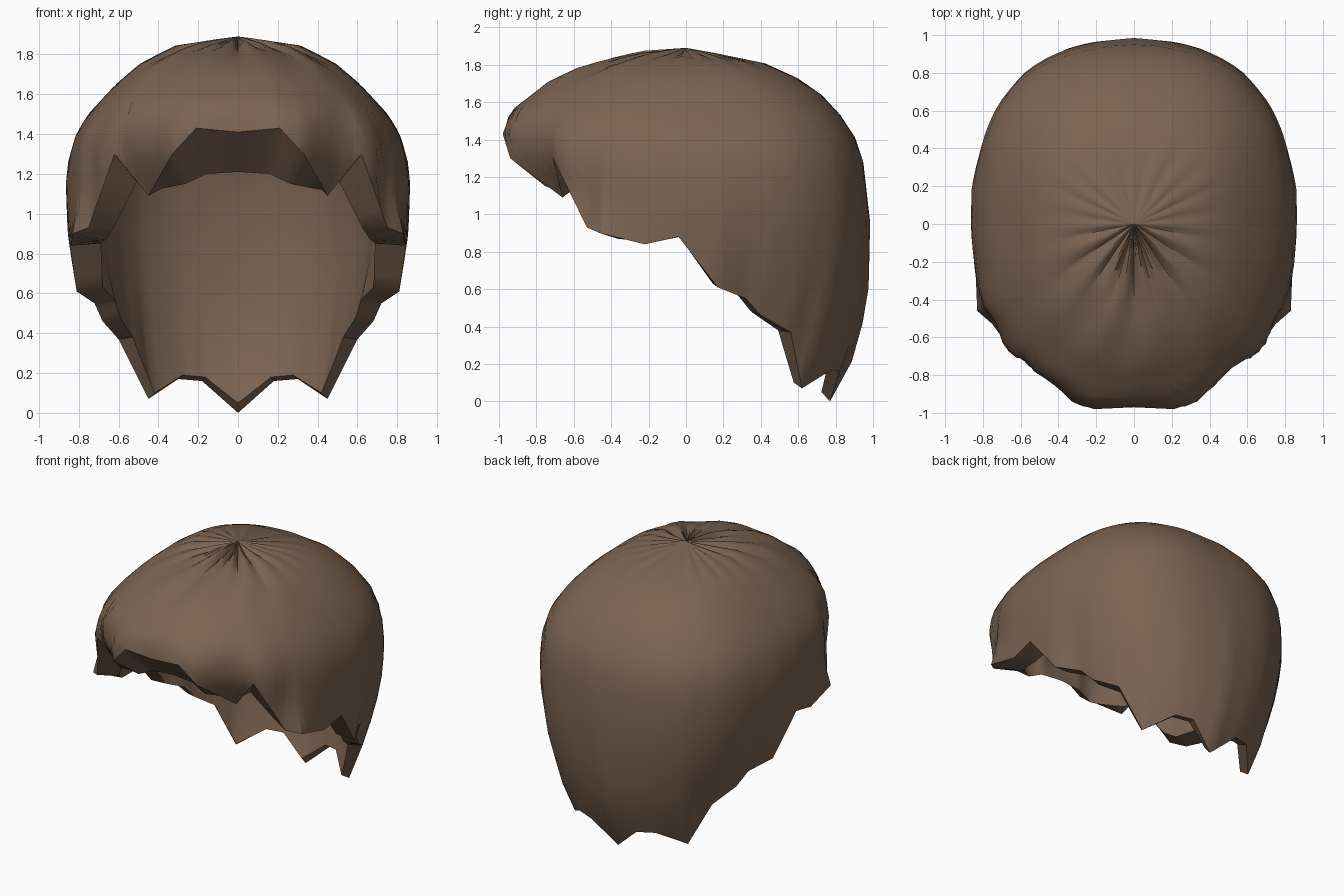
import bpy, bmesh, math

cube = bpy.data.objects.get("Cube")
if cube:
    bpy.data.objects.remove(cube)

TOP = 1.89
THICK = .15
BODY = .83
RINGS = 14
SUB = 4

# Hem corners of one half, from the fringe round to the nape,
# each with the share of its radius left to the inner rim and the rim height
HEM = [(0, -.97, 1.41, .76, 1.21), (.21, -.98, 1.43, .76, 1.2),
       (.33, -.94, 1.3, .8, 1.15), (.45, -.66, 1.09, .94, 1.12),
       (.62, -.71, 1.3, .82, 1.16), (.75, -.53, .93, .84, .92),
       (.83, -.46, .9, .8, .87), (.84, -.22, .84, .82, .85),
       (.85, -.04, .88, .81, .88), (.81, .17, .61, .84, .63),
       (.72, .32, .55, .86, .57), (.68, .4, .46, .87, .48),
       (.6, .56, .37, .88, .38), (.45, .62, .07, .93, .1),
       (.3, .78, .17, .92, .19), (.18, .82, .16, .92, .18), (0, .77, 0, .94, .05)]

# Dome profiles: height, share of the full radius
FRONT = [(1.89, 0), (1.87, .23), (1.83, .41), (1.77, .61), (1.7, .76), (1.63, .85),
         (1.55, .96), (1.43, 1), (1.3, .97), (1.1, .8)]
SIDE = [(1.89, 0), (1.85, .35), (1.76, .56), (1.65, .71), (1.5, .87), (1.4, .94),
        (1.27, .985), (1.15, 1), (.9, .99), (.64, .94), (.4, .87)]
BACK = [(1.89, 0), (1.82, .4), (1.7, .67), (1.57, .81), (1.43, .91), (1.3, .96),
        (.95, 1), (.6, .99), (.32, .94), (.14, .87), (0, .78)]


def sample(profile, z):
    for (z0, r0), (z1, r1) in zip(profile, profile[1:]):
        if z >= z1:
            return r0 + (r1 - r0) * (z0 - z) / (z0 - z1)
    return profile[-1][1]


def radius(angle, z):
    """Dome radius at an azimuth (zero is the front) and a height."""
    sx, cy = abs(math.sin(angle)), math.cos(angle)
    end, power = (FRONT, 2.15) if cy > 0 else (BACK, 2.5)
    full = ((sx / .865) ** power + (abs(cy) / .985) ** power) ** (-1 / power)
    return full * (sx * sx * sample(SIDE, z) + cy * cy * sample(end, z))


def spoke(x, y, hem_z, rim, rim_z):
    """Outer and inner points of one lock, from crown to hem."""
    angle = math.atan2(x, -y)
    dx, dy = math.sin(angle), -math.cos(angle)
    fit = math.hypot(x, y) / radius(angle, hem_z)
    front = max(0, math.cos(angle))
    crease = 1 - abs(math.sin(angle * 9.5 + .6 * math.sin(angle * 3)))
    outer, inner = [], []
    for k in range(1, RINGS + 1):
        s = k / RINGS
        z = TOP - (TOP - hem_z) * s ** 1.6
        r = radius(angle, z) * (1 + (fit - 1) * s ** 5)
        drop = THICK * (1 - s) + (hem_z - rim_z) * s
        thin = BODY + (rim - BODY) * s ** 4
        inner.append((dx * r * thin, dy * r * thin, z - drop))
        # Creases fan out from the crown, soft waves roll over the fringe
        pleat = crease * (.015 + .05 * front) * max(0, 1 - r / .5)
        wave = front * math.sin(angle * 13 + s * 5) * math.sin(math.pi * s)
        r *= 1 + .02 * wave
        outer.append((dx * r, dy * r, z - pleat - .015 * wave))
    return outer, inner


# Full hem loop, with extra locks between the corners
corners = HEM + [(-x, *rest) for x, *rest in HEM[-2:0:-1]]
loop = []
for a, b in zip(corners, corners[1:] + corners[:1]):
    for i in range(SUB):
        loop.append([p + (q - p) * i / SUB for p, q in zip(a, b)])

# Hair shell: outer dome, inner dome and the hem between them
bm = bmesh.new()
crown = bm.verts.new((0, 0, TOP))
lining = bm.verts.new((0, 0, TOP - THICK))
columns = []
for hem in loop:
    outer, inner = spoke(*hem)
    columns.append([bm.verts.new(p) for p in outer + inner[::-1]])
for a, b in zip(columns, columns[1:] + columns[:1]):
    bm.faces.new((crown, a[0], b[0]))
    bm.faces.new((lining, b[-1], a[-1]))
    for k in range(len(a) - 1):
        bm.faces.new((a[k], a[k + 1], b[k + 1], b[k]))
bmesh.ops.recalc_face_normals(bm, faces=bm.faces)
mesh = bpy.data.meshes.new("hair")
bm.to_mesh(mesh)
bm.free()
hair = bpy.data.objects.new("hair", mesh)
bpy.context.collection.objects.link(hair)

# Brown colour
brown = bpy.data.materials.new("brown_hair")
brown.use_nodes = True
color = (.2, .128, .085, 1)
brown.diffuse_color = color
brown.node_tree.nodes["Principled BSDF"].inputs["Base Color"].default_value = color
mesh.materials.append(brown)

bpy.context.view_layer.objects.active = hair
hair.select_set(True)
bpy.ops.object.shade_smooth_by_angle(angle=math.radians(35))
